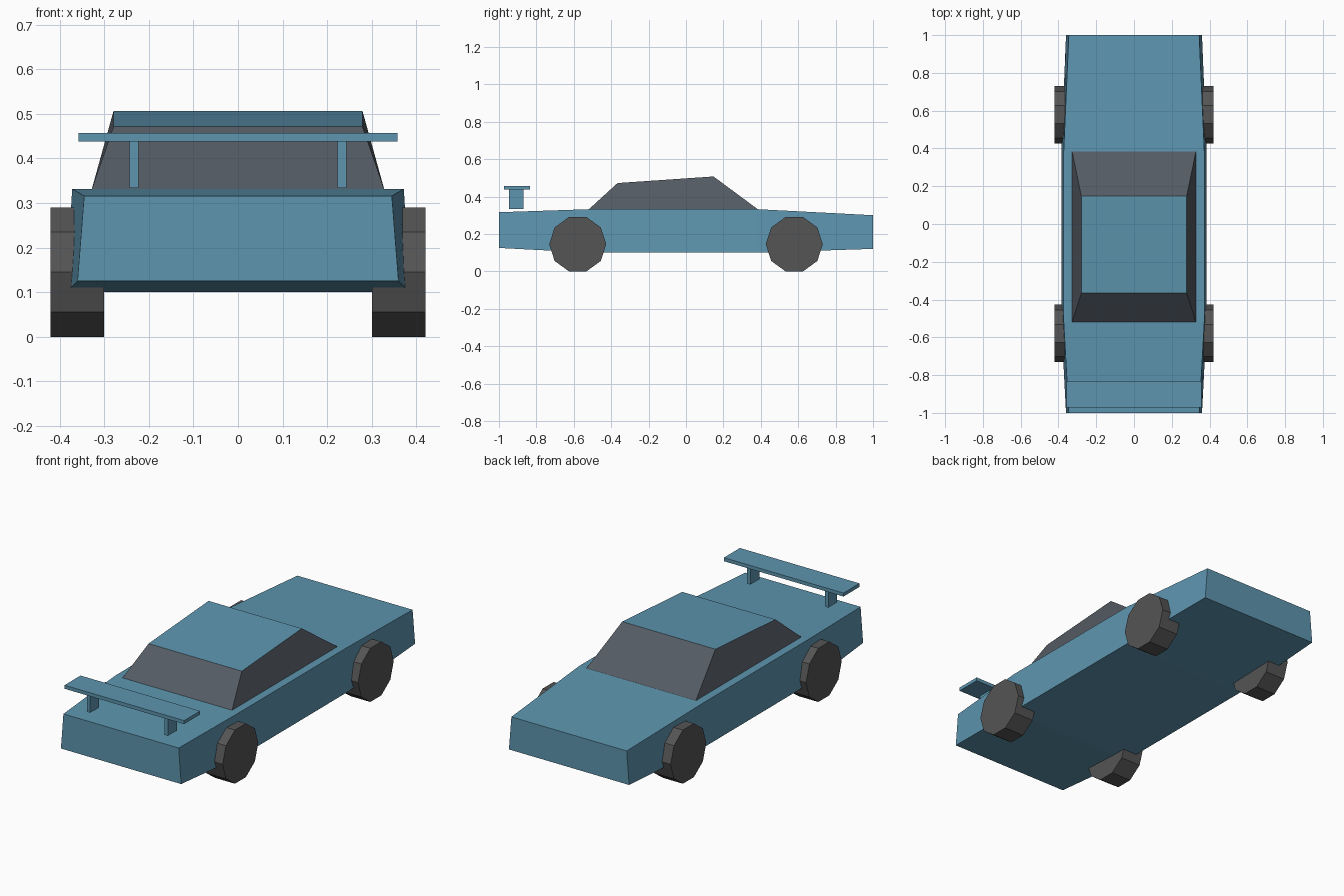
import bpy, bmesh, math
from mathutils import Matrix

if "Cube" in bpy.data.objects:
    bpy.data.objects.remove(bpy.data.objects["Cube"])


def material(name, rgb):
    m = bpy.data.materials.new(name)
    m.diffuse_color = (*rgb, 1)
    m.use_nodes = True
    m.node_tree.nodes["Principled BSDF"].inputs["Base Color"].default_value = m.diffuse_color
    return m


paint = material("paint", (0.11, 0.30, 0.43))
glass = material("glass", (0.09, 0.105, 0.125))
rubber = material("rubber", (0.09, 0.09, 0.09))


def finish(bm, name, *mats):
    bmesh.ops.recalc_face_normals(bm, faces=bm.faces[:])
    mesh = bpy.data.meshes.new(name)
    bm.to_mesh(mesh)
    bm.free()
    for m in mats:
        mesh.materials.append(m)
    ob = bpy.data.objects.new(name, mesh)
    bpy.context.collection.objects.link(ob)
    return ob


def loft(bm, sections):
    """Skin 4-cornered sections given as (half width, y, z) bottom and top."""
    rings = []
    for (bw, by, bz), (tw, ty, tz) in sections:
        pts = [(-bw, by, bz), (bw, by, bz), (tw, ty, tz), (-tw, ty, tz)]
        rings.append([bm.verts.new(p) for p in pts])
    for a, b in zip(rings, rings[1:]):
        for i in range(4):
            j = (i + 1) % 4
            bm.faces.new((a[i], a[j], b[j], b[i]))
    bm.faces.new(rings[0])
    bm.faces.new(rings[-1])


def box(name, lo, hi, mat):
    bm = bmesh.new()
    loft(bm, [[(0.5, y, -0.5), (0.5, y, 0.5)] for y in (-0.5, 0.5)])
    size = [b - a for a, b in zip(lo, hi)]
    mid = [(a + b) / 2 for a, b in zip(lo, hi)]
    bmesh.ops.scale(bm, vec=size, verts=bm.verts[:])
    bmesh.ops.translate(bm, vec=mid, verts=bm.verts[:])
    return finish(bm, name, mat)


# Body: tapers towards both ends
bm = bmesh.new()
loft(bm, [
    [(0.36, -1.0, 0.125), (0.345, -1.0, 0.316)],
    [(0.385, -0.52, 0.10), (0.372, -0.52, 0.332)],
    [(0.385, 0.385, 0.10), (0.372, 0.385, 0.332)],
    [(0.36, 1.0, 0.12), (0.345, 1.0, 0.30)],
])
finish(bm, "body", paint)

# Cabin: glass all round with a painted roof
bm = bmesh.new()
loft(bm, [
    [(0.328, -0.52, 0.331), (0.279, -0.366, 0.472)],
    [(0.328, 0.385, 0.331), (0.279, 0.147, 0.507)],
])
bm.normal_update()
for f in bm.faces:
    if min(v.co.z for v in f.verts) > 0.4:
        f.material_index = 1
finish(bm, "cabin", glass, paint)

# Wheels: ten-sided, flat side down
R = 0.1525
for end, y in (("rear", 0.579), ("front", -0.579)):
    for side, s in (("right", 1), ("left", -1)):
        bm = bmesh.new()
        bmesh.ops.create_cone(bm, cap_ends=True, segments=10,
                              radius1=R, radius2=R, depth=0.12)
        # put a corner on the wheel's y axis, then lay the axle along x
        a = max(bm.verts, key=lambda v: v.co.x).co
        bmesh.ops.rotate(bm, verts=bm.verts[:], matrix=Matrix.Rotation(
            math.pi / 2 - math.atan2(a.y, a.x), 3, 'Z'))
        bmesh.ops.rotate(bm, verts=bm.verts[:],
                         matrix=Matrix.Rotation(math.pi / 2, 3, 'Y'))
        bmesh.ops.translate(bm, verts=bm.verts[:],
                            vec=(s * 0.36, y, R * math.cos(math.pi / 10)))
        finish(bm, f"{end}_{side}_wheel", rubber)

# Spoiler wing and its two posts
box("spoiler_wing", (-0.358, -0.972, 0.438), (0.358, -0.835, 0.457), paint)
for side, x in (("right", 0.233), ("left", -0.233)):
    box(f"spoiler_post_{side}", (x - 0.01, -0.946, 0.334),
        (x + 0.01, -0.87, 0.438), paint)
